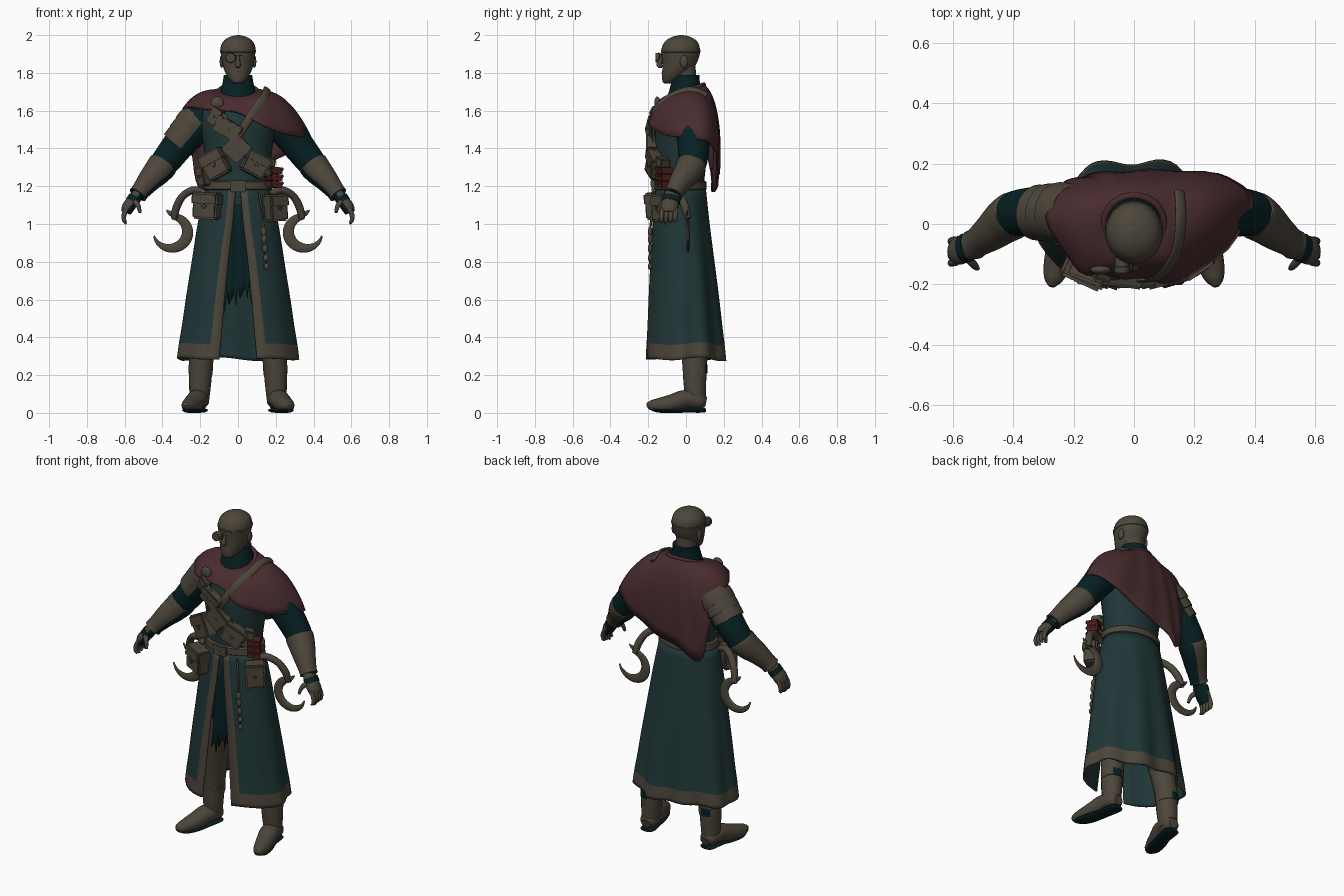
import bpy, bmesh
from math import sin, cos, pi, asin, radians
from mathutils import Vector, Matrix, Euler

if "Cube" in bpy.data.objects:
    bpy.data.objects.remove(bpy.data.objects["Cube"], do_unlink=True)


def material(name, rgb):
    m = bpy.data.materials.new(name)
    m.use_nodes = True
    m.diffuse_color = (*rgb, 1)
    bsdf = m.node_tree.nodes["Principled BSDF"]
    bsdf.inputs["Base Color"].default_value = (*rgb, 1)
    bsdf.inputs["Roughness"].default_value = 0.8
    return m


LEATHER = material("grey brown leather", (.073, .061, .043))
TEAL = material("teal cloth", (.0145, .037, .038))
DARK = material("dark teal cloth", (.002, .0145, .0165))
MAROON = material("maroon cloth", (.066, .025, .028))
RUST = material("rust red", (.075, .015, .014))


def finish(name, bm, mats, angle=45, solid=0, lining=0):
    bmesh.ops.recalc_face_normals(bm, faces=bm.faces)
    me = bpy.data.meshes.new(name)
    bm.to_mesh(me)
    bm.free()
    for m in mats:
        me.materials.append(m)
    me.shade_smooth()
    me.set_sharp_from_angle(angle=radians(angle))
    ob = bpy.data.objects.new(name, me)
    bpy.context.collection.objects.link(ob)
    if solid:
        mod = ob.modifiers.new("thickness", "SOLIDIFY")
        mod.thickness, mod.offset, mod.material_offset = solid, 0, lining
    return ob


def recolour(ob, direction, limit, mat):
    """Give another material to the faces turned towards a direction."""
    ob.data.materials.append(mat)
    d = Vector(direction).normalized()
    for p in ob.data.polygons:
        if p.normal.dot(d) > limit:
            p.material_index = 1


def spline(pts, k, closed=False):
    """Catmull-Rom resampling of tuples of any length."""
    n, out = len(pts), []
    get = (lambda i: pts[i % n]) if closed else (lambda i: pts[max(0, min(n - 1, i))])
    for i in range(n if closed else n - 1):
        for j in range(k):
            t = j / k
            out.append([b + .5 * t * (c - a + t * (2*a - 5*b + 4*c - d + t * (3*(b - c) + d - a)))
                        for a, b, c, d in zip(get(i - 1), get(i), get(i + 1), get(i + 2))])
    return out if closed else out + [list(pts[-1])]


def skin(bm, rows, wrap=True, caps=True):
    """Bridge rows of points with quads."""
    vs = [[bm.verts.new(p) for p in r] for r in rows]
    n = len(vs[0])
    for a, b in zip(vs, vs[1:]):
        for i in range(n if wrap else n - 1):
            j = (i + 1) % n
            bm.faces.new((a[i], a[j], b[j], b[i]))
    if caps:
        bm.faces.new(vs[0])
        bm.faces.new(vs[-1])


def loft(name, rings, mat, seg=28, k=4):
    """Stack of centred horizontal ellipses: z, cy, rx, ry."""
    bm = bmesh.new()
    skin(bm, [[(a * cos(2*pi*i/seg), y + b * sin(2*pi*i/seg), z) for i in range(seg)]
              for z, y, a, b in spline(rings, k)])
    return finish(name, bm, [mat])


def tube(name, pts, mat, flat=1, ref=(0, 1, 0), centre=None, seg=14, k=4):
    """Sweep of an ellipse along x, y, z, radius points."""
    path = spline(pts, k)
    rows = []
    for i, (x, y, z, r) in enumerate(path):
        p = Vector((x, y, z))
        t = Vector(path[min(i + 1, len(path) - 1)][:3]) - Vector(path[max(i - 1, 0)][:3])
        up = p - Vector(centre) if centre else Vector(ref)
        side = t.cross(up).normalized()
        nor = side.cross(t).normalized()
        rows.append([p + r * (side * cos(2*pi*j/seg) + nor * flat * sin(2*pi*j/seg)) for j in range(seg)])
    bm = bmesh.new()
    skin(bm, rows)
    return finish(name, bm, [mat])


def ball(name, loc, size, mat):
    bm = bmesh.new()
    bmesh.ops.create_uvsphere(bm, u_segments=16, v_segments=10, radius=1)
    bm.transform(Matrix.LocRotScale(Vector(loc), None, Vector(size)))
    return finish(name, bm, [mat])


def pouch(name, loc, size, mat, tilt=0, turn=0):
    """Rounded case with an overhanging flap and a buckle."""
    w, d, h = size
    bm = bmesh.new()
    for c, s in (((0, 0, 0), size), ((0, -.004, h * .27), (w * 1.08, d * 1.08, h * .5)),
                 ((0, -d * .55, 0), (w * .2, d * .15, h * .22))):
        bmesh.ops.create_cube(bm, size=1, matrix=Matrix.LocRotScale(Vector(c), None, Vector(s)))
    bmesh.ops.bevel(bm, geom=bm.edges[:], offset=min(size) * .12, segments=2, affect='EDGES')
    bm.transform(Matrix.LocRotScale(Vector(loc), Euler((0, radians(tilt), radians(turn))), None))
    return finish(name, bm, [mat], 50)


# Head and face
loft("head", [(1.745, -.095, .02, .02), (1.757, -.085, .04, .04), (1.79, -.06, .062, .067),
              (1.83, -.04, .078, .085), (1.88, -.03, .088, .098), (1.925, -.028, .093, .102),
              (1.965, -.026, .08, .086), (1.99, -.025, .046, .05), (2.0, -.025, .008, .008)], LEATHER)
loft("neck", [(1.68, 0, .07, .065), (1.76, -.005, .06, .06), (1.85, -.01, .062, .06)], LEATHER)
tube("nose", [(0, -.124, 1.895, .007), (0, -.136, 1.86, .011), (0, -.142, 1.842, .015), (0, -.125, 1.832, .008)], LEATHER)
tube("brow", [(-.065, -.09, 1.895, .008), (0, -.126, 1.9, .009), (.065, -.09, 1.895, .008)], LEATHER)
tube("mouth", [(-.03, -.106, 1.797, .004), (0, -.12, 1.8, .009), (.03, -.106, 1.797, .004)], LEATHER)
for s, side in ((1, "left"), (-1, "right")):
    ball(side + "_ear", (s * .086, -.01, 1.86), (.011, .022, .034), LEATHER)
tube("eyepiece", [(-.04, -.1, 1.88, .023), (-.04, -.14, 1.88, .023), (-.04, -.142, 1.88, .028),
                  (-.04, -.162, 1.88, .025)], LEATHER, ref=(0, 0, 1), k=1, seg=18)
loft("head_band", [(1.907, -.028, .09, .1), (1.91, -.028, .095, .104),
                   (1.92, -.028, .096, .105), (1.923, -.028, .09, .1)], LEATHER, k=1)

# Torso, high collar and belt
loft("torso", [(1.1, -.03, .17, .12), (1.2, -.03, .165, .125), (1.3, -.025, .17, .13),
               (1.42, -.02, .185, .145), (1.52, -.015, .2, .15), (1.6, -.005, .2, .14),
               (1.66, .005, .16, .105), (1.7, .005, .09, .07)], TEAL)
loft("collar", [(1.64, -.01, .11, .1), (1.7, -.005, .093, .086), (1.75, -.002, .081, .075),
                (1.79, .004, .075, .068)], DARK)
loft("belt", [(1.18, -.03, .176, .133), (1.185, -.03, .183, .139), (1.222, -.03, .18, .138),
              (1.228, -.03, .172, .13)], LEATHER, k=1)
pouch("belt_buckle", (0, -.172, 1.2), (.08, .02, .06), LEATHER)

# Long open coat skirt with trimmed front edges, hem and a plain lining: z, cy, rx, ry, opening
bm = bmesh.new()
rows = []
for z, cy, rx, ry, w in spline([(1.18, -.03, .172, .13, .012), (1, -.026, .208, .147, .028), (.8, -.02, .239, .167, .052),
                                (.6, -.014, .27, .185, .072), (.45, -.01, .291, .197, .085),
                                (.365, -.008, .305, .205, .093), (.285, -.007, .315, .211, .1)], 3):
    a0, a1 = (asin(v / rx) for v in (w, w + .035 + .02 * (1.18 - z)))
    angles = [a0] + [a1 + (2*pi - 2*a1) * i / 72 for i in range(73)] + [2*pi - a0]
    row = []
    for a in angles:
        f = 1 + .075 * (1.18 - z) * sin(9 * a + 1.35) * sin(a / 2) ** 3
        row.append((rx * f * sin(a), cy - ry * f * cos(a), z + .012 * sin(4 * a) * (1.18 - z) * sin(a / 2)))
    rows.append(row)
skin(bm, rows, wrap=False, caps=False)
bm.faces.ensure_lookup_table()
cols = len(rows[0]) - 1
for i, f in enumerate(bm.faces):
    f.material_index = int(0 < i % cols < cols - 1 and i // cols < len(rows) - 4)
finish("coat_skirt", bm, [LEATHER, TEAL, TEAL], 60, solid=.012, lining=1)

# Ragged cloth hanging inside the coat opening
bm = bmesh.new()
skin(bm, [[(x * (.005 + .005 * t), -.115 - .004 * sin(x), 1.15 - t * (.48 + .04 * (x % 2) + .03 * (x % 3) - .006 * x))
           for x in range(-10, 11)] for t in (0, .3, .6, .85, 1)], wrap=False, caps=False)
finish("ragged_underskirt", bm, [DARK], 50, solid=.006)

# Cape: each control row is shoulder x, y, z then edge x, y, z, running round from the front
CAPE = [(0, -.12, 1.67, 0, -.175, 1.59), (.1, -.14, 1.68, .13, -.19, 1.52), (.19, -.12, 1.7, .27, -.11, 1.47),
        (.265, .02, 1.73, .38, .03, 1.455), (.24, .13, 1.7, .36, .125, 1.43), (.2, .18, 1.65, .24, .165, 1.36),
        (.08, .19, 1.67, .08, .17, 1.28), (0, .19, 1.67, -.08, .165, 1.23), (-.08, .19, 1.67, -.195, .145, 1.17),
        (-.16, .17, 1.67, -.235, .125, 1.32), (-.2, .13, 1.71, -.275, .09, 1.52), (-.21, .03, 1.73, -.285, .02, 1.61),
        (-.16, -.1, 1.7, -.2, -.135, 1.61), (-.07, -.13, 1.68, -.1, -.17, 1.6)]
cols = spline(CAPE, 4, True)
rows = []
for j in range(13):
    t, row = j / 12, []
    for i, c in enumerate(cols):
        a = 2 * pi * i / len(cols)
        n = Vector((.092 * sin(a), -.087 * cos(a), 1.705 - .035 * cos(a)))
        p = n * (1 - t) ** 2 + Vector(c[:3]) * 2 * t * (1 - t) + Vector(c[3:]) * t * t
        p += Vector((sin(a), -cos(a), 0)) * .006 * t * sin(11 * a + 3 * t)
        row.append(p)
    rows.append(row)
bm = bmesh.new()
skin(bm, rows, caps=False)
finish("cape", bm, [MAROON], 60, solid=.012)
tube("cape_neck_roll", [(.1 * sin(a), -.094 * cos(a), 1.702 - .037 * cos(a), .011) for a in
                        [2 * pi * i / 16 for i in range(17)]], MAROON, ref=(0, 0, 1), k=2)
ball("cape_brooch", (-.11, -.152, 1.64), (.035, .016, .035), LEATHER)

# Arms, gauntlets, hands, legs, boots and hooked blades on both sides
for s, side in ((1, "left"), (-1, "right")):
    inner = (-s, 0, -1)

    def limb(part, pts, mat, **kw):
        return tube(side + "_" + part, [(s * p[0], *p[1:]) for p in pts], mat, **kw)
    limb("sleeve", [(.15, .02, 1.585, .086), (.2, .03, 1.56, .093), (.25, .035, 1.505, .092), (.33, .04, 1.4, .083),
                    (.4, .03, 1.31, .074), (.46, -.02, 1.24, .058), (.535, -.07, 1.15, .038)], DARK, seg=20)
    gauntlet = limb("gauntlet", [(.392, .032, 1.321, .074), (.4, .028, 1.31, .079), (.43, .008, 1.274, .074),
                                 (.47, -.025, 1.23, .063), (.515, -.058, 1.175, .05), (.53, -.068, 1.155, .051)],
                    LEATHER, seg=24)
    recolour(gauntlet, inner, .72, DARK)
    palm = limb("palm", [(.53, -.07, 1.16, .03), (.555, -.08, 1.125, .032), (.58, -.088, 1.09, .034),
                         (.593, -.09, 1.06, .027)], LEATHER, flat=1.4)
    recolour(palm, inner, .5, DARK)
    limb("glove_cuff", [(.545, -.075, 1.14, .036), (.563, -.081, 1.114, .036)], DARK, flat=1.35, k=2)
    for i, name in enumerate(("index", "middle", "ring", "little")):
        y = -.125 + i * .024
        limb(name + "_finger", [(.587, y, 1.085, .013), (.603, y - .003, 1.05, .013),
                                (.603, y - .006, 1.02, .011), (.592, y - .008, 1 + .008 * abs(i - 1), .006)], LEATHER, seg=10)
    limb("thumb", [(.555, -.105, 1.125, .016), (.53, -.135, 1.1, .013), (.518, -.147, 1.06, .008)], LEATHER, seg=10)

    limb("trouser_leg", [(.08, -.01, 1.05, .1), (.12, 0, .8, .09), (.155, .015, .55, .07)], DARK)
    limb("boot_shaft", [(.135, .01, .72, .086), (.155, .02, .55, .078), (.18, .035, .38, .068), (.195, .045, .27, .064),
                        (.201, .047, .15, .058), (.205, .053, .05, .05)], LEATHER, flat=1.05)
    strap = limb("boot_strap", [(.196, .047, .25, .065), (.199, .05, .205, .063)], LEATHER, flat=1.05, k=1)
    recolour(strap, (s * .3, 1, 0), .85, DARK)
    limb("boot_foot", [(.2, .105, .056, .03), (.203, .075, .062, .05), (.216, 0, .072, .056), (.236, -.07, .052, .053),
                       (.256, -.14, .04, .044), (.268, -.185, .042, .03), (.272, -.207, .047, .01)],
         LEATHER, flat=.9, ref=(0, 0, 1))
    limb("boot_sole", [(.2, .104, .014, .03), (.203, .08, .014, .045), (.218, -.01, .014, .044), (.238, -.08, .012, .047),
                       (.258, -.15, .014, .039), (.269, -.192, .022, .016)], DARK, flat=.3, ref=(0, 0, 1))

    limb("blade_handle", [(.17, -.08, 1.16, .016), (.23, -.06, 1.18, .02), (.29, -.03, 1.15, .02),
                          (.325, -.005, 1.09, .021), (.338, .01, 1.03, .018)], LEATHER)
    limb("blade_spur", [(.32, 0, 1.05, .016), (.355, .005, 1.055, .014), (.38, .01, 1.075, .002)], LEATHER, flat=.5)
    limb("hooked_blade", [(.357 + .09 * cos(a), .01, .957 + .085 * sin(a), .004 + .026 * sin(pi * min(1, (i + 2) / 14)))
                          for i, a in enumerate(radians(95 + 21 * j) for j in range(13))], LEATHER, flat=.35)

# Layered plates on the outside of the right shoulder
for i in range(3):
    x, z = -.225 - .034 * i, 1.535 - .042 * i
    plate = tube("right_shoulder_plate", [(x + .025, .033, z + .032, .093 - .002 * i), (x, .035, z, .101 - .004 * i),
                                          (x - .025, .038, z - .032, .101 - .004 * i)], LEATHER, seg=24)
    recolour(plate, (1, 0, -1), .35, DARK)

# Crossed chest straps
MID = (0, .02, 1.5)
tube("long_chest_strap", [(.15, .11, 1.685, .02), (.155, .02, 1.715, .021), (.14, -.09, 1.675, .022), (.085, -.172, 1.595, .022),
                          (0, -.185, 1.47, .022), (-.13, -.155, 1.3, .022)], LEATHER, flat=.35, centre=MID)
tube("short_chest_strap", [(-.17, -.1, 1.63, .022), (-.1, -.17, 1.58, .024), (0, -.175, 1.45, .024),
                           (.13, -.145, 1.3, .024), (.18, -.08, 1.23, .024)], LEATHER, flat=.35, centre=MID)

# Cases and pouches
for name, loc, size, tilt, turn in (
        ("upper_chest_case", (-.055, -.175, 1.505), (.14, .05, .085), 28, -8),
        ("chest_tool_case", (-.12, -.155, 1.57), (.06, .04, .09), 35, -20),
        ("middle_chest_case", (-.01, -.18, 1.4), (.115, .05, .115), 42, 0),
        ("lower_right_case", (-.12, -.16, 1.315), (.13, .07, .14), -28, -20),
        ("lower_left_case", (.09, -.165, 1.315), (.13, .07, .115), 28, 14),
        ("side_left_case", (.15, -.125, 1.3), (.06, .06, .1), 15, 35),
        ("side_right_case", (-.18, -.1, 1.25), (.05, .06, .1), -10, -45),
        ("right_hip_pouch", (-.162, -.15, 1.095), (.14, .085, .14), 3, -25),
        ("left_hip_pouch", (.2, -.12, 1.085), (.11, .08, .14), -3, 35)):
    pouch(name, loc, size, LEATHER, tilt, turn)
for i in range(3):
    pouch("red_vial_case", (.19, -.115, 1.21 + .037 * i), (.07, .07, .034), RUST, 6, 30)

# Hanging charm cord
tube("charm_cord", [(.11, -.165, 1.17, .006), (.13, -.18, 1.05, .006), (.135, -.19, .95, .006), (.15, -.19, .78, .005)],
     LEATHER, seg=8)
for i, z in enumerate((.96, .92, .87, .82, .775)):
    ball("charm_bead", (.135 + .004 * i, -.19, z), (.015, .012, .026 - .002 * i), LEATHER)
